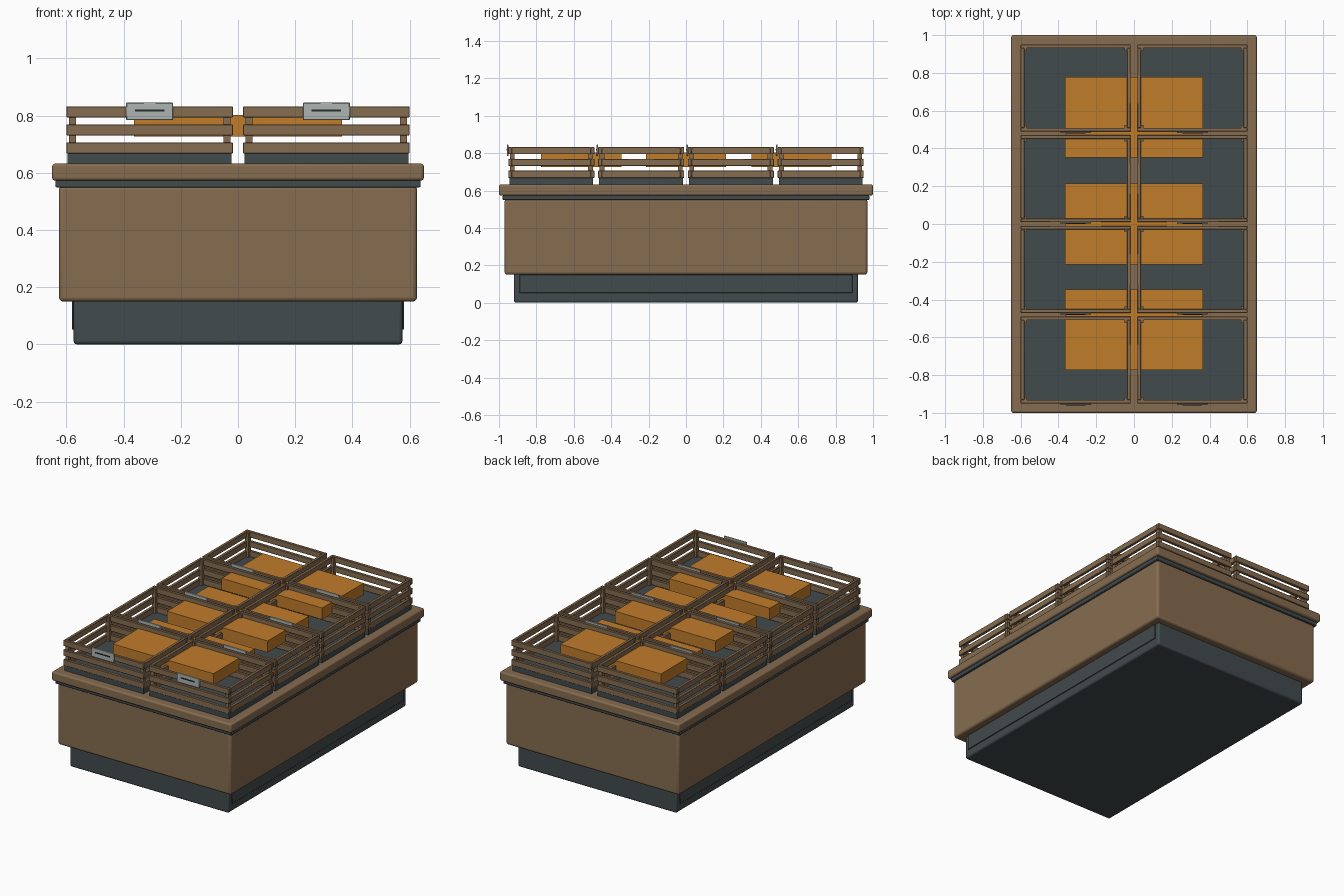
import bpy

if "Cube" in bpy.data.objects:
    bpy.data.objects.remove(bpy.data.objects["Cube"])


def material(name, rgb):
    m = bpy.data.materials.new(name)
    m.diffuse_color = (*rgb, 1)
    m.use_nodes = True
    m.node_tree.nodes["Principled BSDF"].inputs["Base Color"].default_value = m.diffuse_color
    return m


WOOD = material("wood", (0.24, 0.15, 0.08))
DARK = material("dark_metal", (0.055, 0.07, 0.075))
ORANGE = material("orange", (0.53, 0.2, 0.023))
LIGHT = material("light_metal", (0.42, 0.46, 0.45))
BLACK = material("slot", (0.02, 0.025, 0.025))


def box(name, mat, x, y, z, bevel=0.0, segments=2):
    """Box from (min, max) ranges on each axis, with optional rounded edges."""
    bpy.ops.mesh.primitive_cube_add(
        size=1, location=[(a + b) / 2 for a, b in (x, y, z)])
    ob = bpy.context.object
    ob.name = name
    ob.scale = [b - a for a, b in (x, y, z)]
    bpy.ops.object.transform_apply(location=False, rotation=False, scale=True)
    ob.data.materials.append(mat)
    if bevel:
        mod = ob.modifiers.new("bevel", 'BEVEL')
        mod.width = bevel
        mod.segments = segments
        bpy.ops.object.shade_smooth_by_angle()
    return ob


def sym(v):
    return (-v, v)


# Counter: plinth, side kick panels, body, shadow band and top
box("plinth", DARK, sym(0.575), sym(0.92), (0, 0.16), 0.012, 3)
for s, side in ((-1, "left"), (1, "right")):
    box(f"kick_panel_{side}", DARK, sorted((s * 0.565, s * 0.581)),
        sym(0.89), (0.052, 0.15), 0.003)
box("body", WOOD, sym(0.626), sym(0.97), (0.15, 0.555), 0.014, 3)
box("shadow_band", DARK, sym(0.638), sym(0.98), (0.549, 0.575), 0.004)
box("counter_top", WOOD, sym(0.65), sym(1.0), (0.573, 0.632), 0.01, 3)

# Crates: dark tray, corner posts, three rings of slats and a label holder
HX, HY, T = 0.291, 0.23, 0.019
for row, cy in enumerate((-0.72, -0.24, 0.24, 0.72)):
    for col, cx in enumerate((-0.309, 0.309)):
        tag = f"{row + 1}_{col + 1}"
        box(f"crate_tray_{tag}", DARK, (cx - HX + 0.004, cx + HX - 0.004),
            (cy - HY + 0.006, cy + HY - 0.006), (0.631, 0.668))
        for sx in (-1, 1):
            for sy in (-1, 1):
                px, py = cx + sx * (HX - 0.021), cy + sy * (HY - 0.021)
                box(f"crate_post_{tag}", WOOD, (px - 0.0125, px + 0.0125),
                    (py - 0.0125, py + 0.0125), (0.667, 0.826))
        for z in (0.668, 0.731, 0.794):
            zr = (z, z + 0.038)
            for s in (-1, 1):
                box(f"crate_slat_x_{tag}", WOOD, (cx - HX, cx + HX),
                    sorted((cy + s * HY, cy + s * (HY - T))), zr, 0.002, 1)
                box(f"crate_slat_y_{tag}", WOOD,
                    sorted((cx + s * HX, cx + s * (HX - T))),
                    (cy - HY + T, cy + HY - T), zr, 0.002, 1)
        front = cy - HY
        box(f"label_holder_{tag}", LIGHT, (cx - 0.082, cx + 0.082),
            (front - 0.008, front), (0.784, 0.845), 0.002, 1)
        box(f"label_slot_{tag}", BLACK, (cx - 0.052, cx + 0.052),
            (front - 0.011, front - 0.007), (0.814, 0.821))

# Three wide produce blocks crossing the crates
for i, cy in enumerate((-0.56, 0.0, 0.565)):
    box(f"produce_block_{i + 1}", ORANGE, sym(0.364),
        (cy - 0.214, cy + 0.214), (0.727, 0.803))
